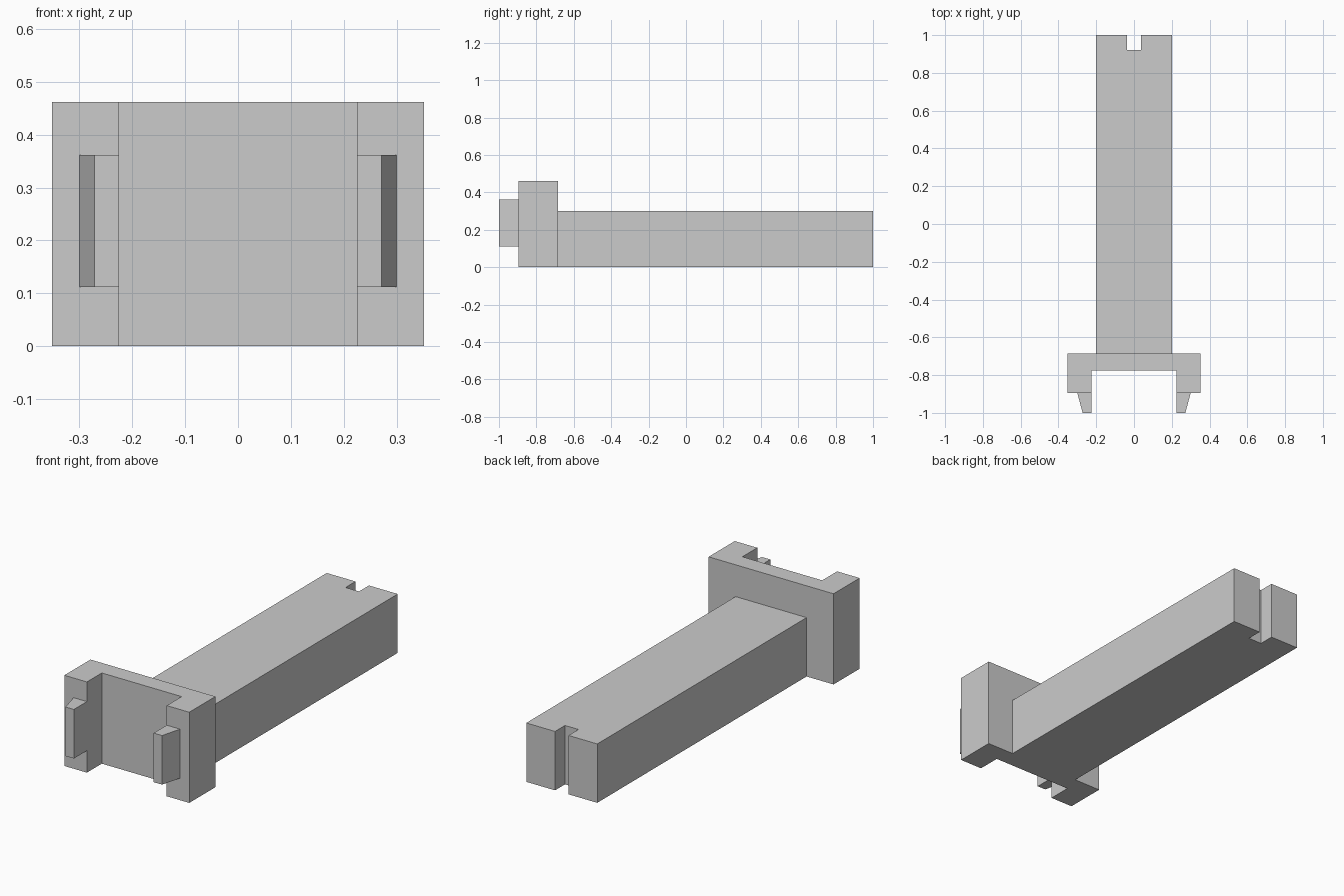
import bpy
import bmesh

cube = bpy.data.objects.get("Cube")
if cube:
    bpy.data.objects.remove(cube, do_unlink=True)

grey = bpy.data.materials.new("plain grey")
grey.use_nodes = True
COLOUR = (0.6, 0.6, 0.6, 1)
grey.diffuse_color = COLOUR
grey.node_tree.nodes["Principled BSDF"].inputs["Base Color"].default_value = COLOUR


def extrude_plan(name, outline, bottom, top):
    """Raise a flat plan outline into a solid between two heights."""
    bm = bmesh.new()
    base = bm.faces.new([bm.verts.new((x, y, bottom)) for x, y in outline])
    raised = bmesh.ops.extrude_face_region(bm, geom=[base])["geom"]
    verts = [v for v in raised if isinstance(v, bmesh.types.BMVert)]
    bmesh.ops.translate(bm, verts=verts, vec=(0, 0, top - bottom))
    bmesh.ops.recalc_face_normals(bm, faces=bm.faces)
    mesh = bpy.data.meshes.new(name)
    bm.to_mesh(mesh)
    bm.free()
    mesh.materials.append(grey)
    obj = bpy.data.objects.new(name, mesh)
    bpy.context.collection.objects.link(obj)
    return obj


def mirrored(half):
    """Complete a right-half outline with its reflection in x."""
    return half + [(-x, y) for x, y in reversed(half)]


HEAD_BACK, HEAD_FRONT = -0.685, -0.895

# Long bar with a slot in its back end
extrude_plan("bar", mirrored([(0.2, HEAD_BACK), (0.2, 1), (0.038, 1), (0.038, 0.92)]),
             0, 0.3)

# Wide U-shaped head, open to the front
extrude_plan("head", mirrored([(0.225, -0.775), (0.225, HEAD_FRONT),
                               (0.352, HEAD_FRONT), (0.352, HEAD_BACK)]), 0, 0.462)

# Tapered prongs on the two arms of the head
for side, label in ((1, "left"), (-1, "right")):
    extrude_plan(label + "_prong",
                 [(side * x, y) for x, y in ((0.225, HEAD_FRONT), (0.3, HEAD_FRONT),
                                             (0.272, -1), (0.225, -1))],
                 0.112, 0.362)
